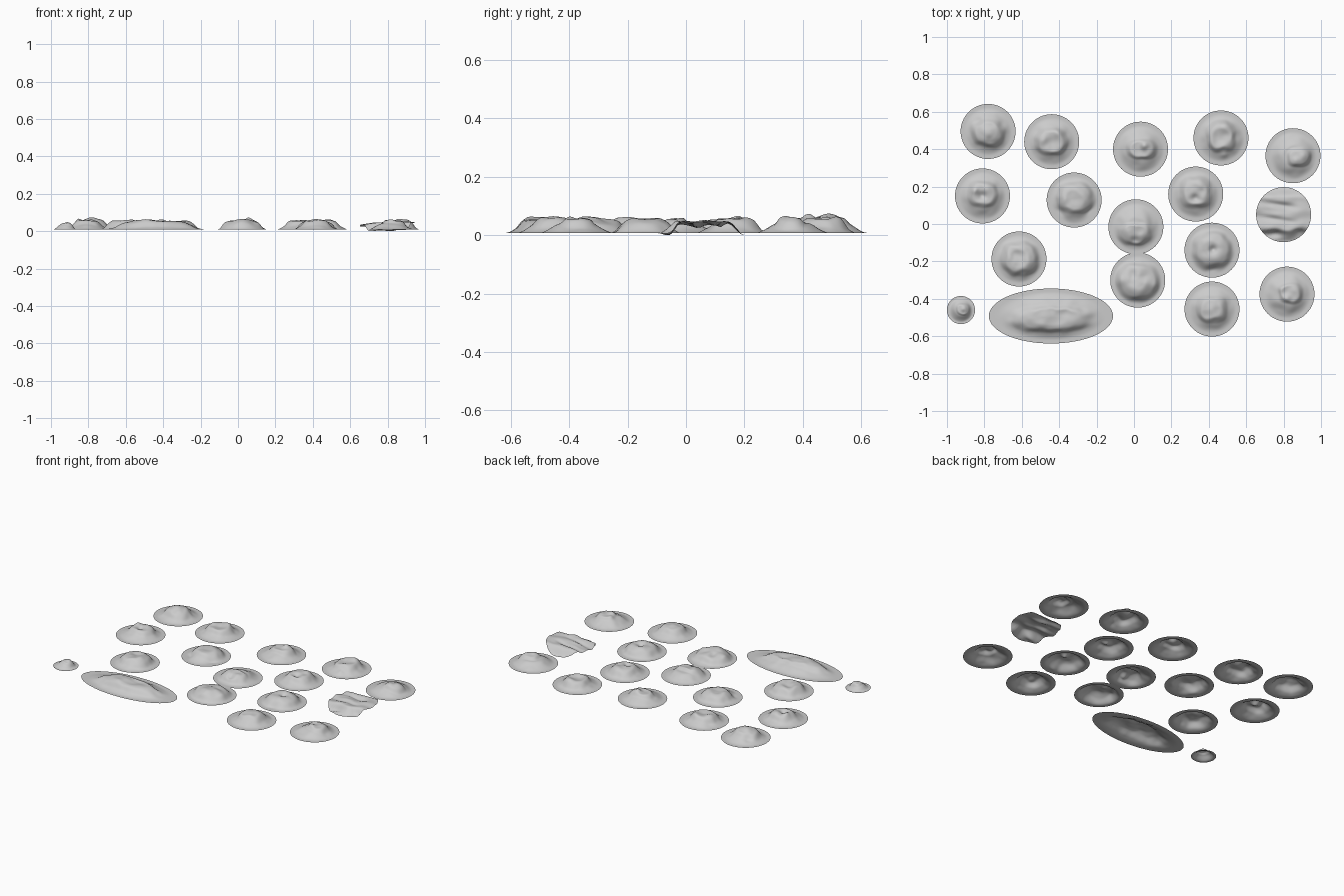
import bpy, bmesh, math
from mathutils import Vector, noise

R = 0.147      # usual disc radius
RIM = 0.008    # height of the flat rim


def smooth(e0, e1, v):
    t = max(0.0, min(1.0, (v - e0) / (e1 - e0)))
    return t * t * (3 - 2 * t)


def disc(name, x, y, rx, ry, height, rings=26, segs=64):
    """Open round sheet, lifted by height(px, py, r); px, py relative to its centre."""
    bm = bmesh.new()
    centre = bm.verts.new((0, 0, height(0, 0, 0)))
    prev = None
    for i in range(1, rings + 1):
        r = i / rings
        ring = []
        for j in range(segs):
            a = 2 * math.pi * j / segs
            px, py = rx * r * math.cos(a), ry * r * math.sin(a)
            ring.append(bm.verts.new((px, py, height(px, py, r))))
        for j in range(segs):
            k = (j + 1) % segs
            if prev is None:
                bm.faces.new((centre, ring[j], ring[k]))
            else:
                bm.faces.new((prev[j], ring[j], ring[k], prev[k]))
        prev = ring
    me = bpy.data.meshes.new(name)
    bm.to_mesh(me)
    bm.free()
    for p in me.polygons:
        p.use_smooth = True
    ob = bpy.data.objects.new(name, me)
    ob.location = (x, y, 0)
    bpy.context.collection.objects.link(ob)
    return ob


def mound(name, x, y, cap, bumps=(), rx=R, ry=R, skirt=0.034, top=0.014, rough=0.006):
    """Flat rim, soft skirt, steeper cap (dx, dy, half width, half depth), bumps (dx, dy, size, amount)."""
    cx, cy, a, b = cap

    def height(px, py, r):
        n = noise.noise(Vector(((px + x) * 22, (py + y) * 22, 0.3)))
        q = (abs((px - cx) / a) ** 2.6 + abs((py - cy) / b) ** 2.6) ** (1 / 2.6)
        q += 0.12 * n
        fade = smooth(0.92, 0.6, r)
        z = skirt * smooth(0.88, 0.3, r + 0.05 * n * fade)
        z += top * smooth(1.2, 0.75, q) * fade
        z += rough * n * smooth(1.2, 0.6, q) * fade
        for dx, dy, s, amt in bumps:
            d2 = (px - dx) ** 2 + (py - dy) ** 2
            z += amt * math.exp(-d2 / (s * s)) * fade
        return RIM + max(z, 0)

    return disc(name, x, y, rx, ry, height)


# back row
mound("mound_back_1", -0.78, 0.495, (0, -0.01, 0.08, 0.065),
      [(0, 0, 0.045, 0.016), (-0.05, 0.05, 0.03, -0.008)])
mound("mound_back_2", -0.44, 0.44, (0, 0, 0.08, 0.065),
      [(0.03, 0.05, 0.025, 0.010), (-0.01, 0.0, 0.03, -0.008), (-0.05, 0.01, 0.025, 0.006)])
mound("mound_back_3", 0.035, 0.40, (0.01, 0, 0.075, 0.05),
      [(0.02, 0.02, 0.022, 0.018)])
mound("mound_back_4", 0.465, 0.46, (0, 0.01, 0.07, 0.08),
      [(0.02, 0.06, 0.03, 0.012), (-0.02, 0, 0.03, -0.008), (0.02, -0.09, 0.02, 0.006)])
mound("mound_back_5", 0.85, 0.365, (0.03, -0.01, 0.06, 0.045),
      [(0.015, -0.025, 0.02, 0.008), (0.06, 0.0, 0.025, 0.008)])

# second row
mound("mound_mid_1", -0.81, 0.15, (0.0, 0.01, 0.07, 0.065),
      [(-0.04, 0.03, 0.02, 0.010), (0, 0.0, 0.02, -0.012), (0.03, 0.04, 0.025, 0.006)])
mound("mound_mid_2", -0.32, 0.128, (0.01, 0.015, 0.09, 0.075),
      [(-0.075, -0.06, 0.04, -0.010), (0.08, -0.06, 0.04, -0.010), (0, 0.01, 0.035, -0.004)])
mound("mound_mid_3", 0.33, 0.16, (0, 0.01, 0.075, 0.08),
      [(0.0, -0.02, 0.022, -0.012), (0.02, 0.06, 0.03, 0.006)])

# third row
mound("mound_front_1", 0.01, -0.015, (-0.01, -0.04, 0.08, 0.055),
      [(-0.005, -0.07, 0.02, -0.012), (-0.01, 0.0, 0.03, 0.005)])
mound("mound_front_2", -0.615, -0.187, (0.005, 0.005, 0.09, 0.085),
      [(-0.01, 0.02, 0.03, -0.008), (0.05, -0.02, 0.03, 0.005)], top=0.016)
mound("mound_front_3", 0.417, -0.14, (0, 0, 0.1, 0.095),
      [(0.005, 0.005, 0.02, -0.016), (0, -0.1, 0.025, -0.010), (-0.04, 0.05, 0.03, 0.004)])
mound("mound_front_4", 0.02, -0.30, (0, -0.01, 0.12, 0.1),
      [(-0.03, 0.03, 0.025, -0.012), (0.05, 0.03, 0.03, -0.008), (0.02, -0.02, 0.03, 0.004),
       (-0.1, 0.0, 0.03, 0.012), (0.1, -0.03, 0.03, 0.012), (0, -0.07, 0.04, 0.010)])
mound("mound_front_5", 0.417, -0.455, (0, 0.0, 0.075, 0.065),
      [(0, 0.0, 0.035, 0.006)])
mound("mound_front_6", 0.818, -0.375, (0.02, 0.005, 0.06, 0.05),
      [(-0.03, 0.03, 0.02, 0.006), (0.0, -0.02, 0.02, 0.006)])

# small and long mounds
mound("small_mound", -0.925, -0.46, (0.012, 0.005, 0.035, 0.03),
      [(0.012, 0.005, 0.015, 0.006)], rx=0.075, ry=0.075, skirt=0.026, top=0.008, rough=0.004)
mound("long_mound", -0.444, -0.492, (0, -0.015, 0.2, 0.065),
      [(-0.06, -0.02, 0.05, 0.008), (0.06, 0.0, 0.04, -0.005), (-0.13, 0.02, 0.04, -0.005)],
      rx=0.332, ry=R)


# sheet folded in ridges right out to its edge
def folded(px, py, r):
    n = noise.noise(Vector((px * 12, py * 22, 1.7)))
    z = 0.044 * smooth(-0.13, -0.07, py + 0.03 * n) * smooth(0.15, 0.09, py)
    for y0, amt in ((0.05, 0.014), (-0.03, 0.012)):
        z -= amt * math.exp(-((py - y0 + 0.15 * px) / 0.016) ** 2) * smooth(0.12, -0.04, px)
    z *= 0.72 + 0.28 * smooth(-0.14, -0.05, px)
    return max(0.0, 0.003 + z + 0.008 * n)


disc("folded_mound", 0.80, 0.05, R, R, folded)
